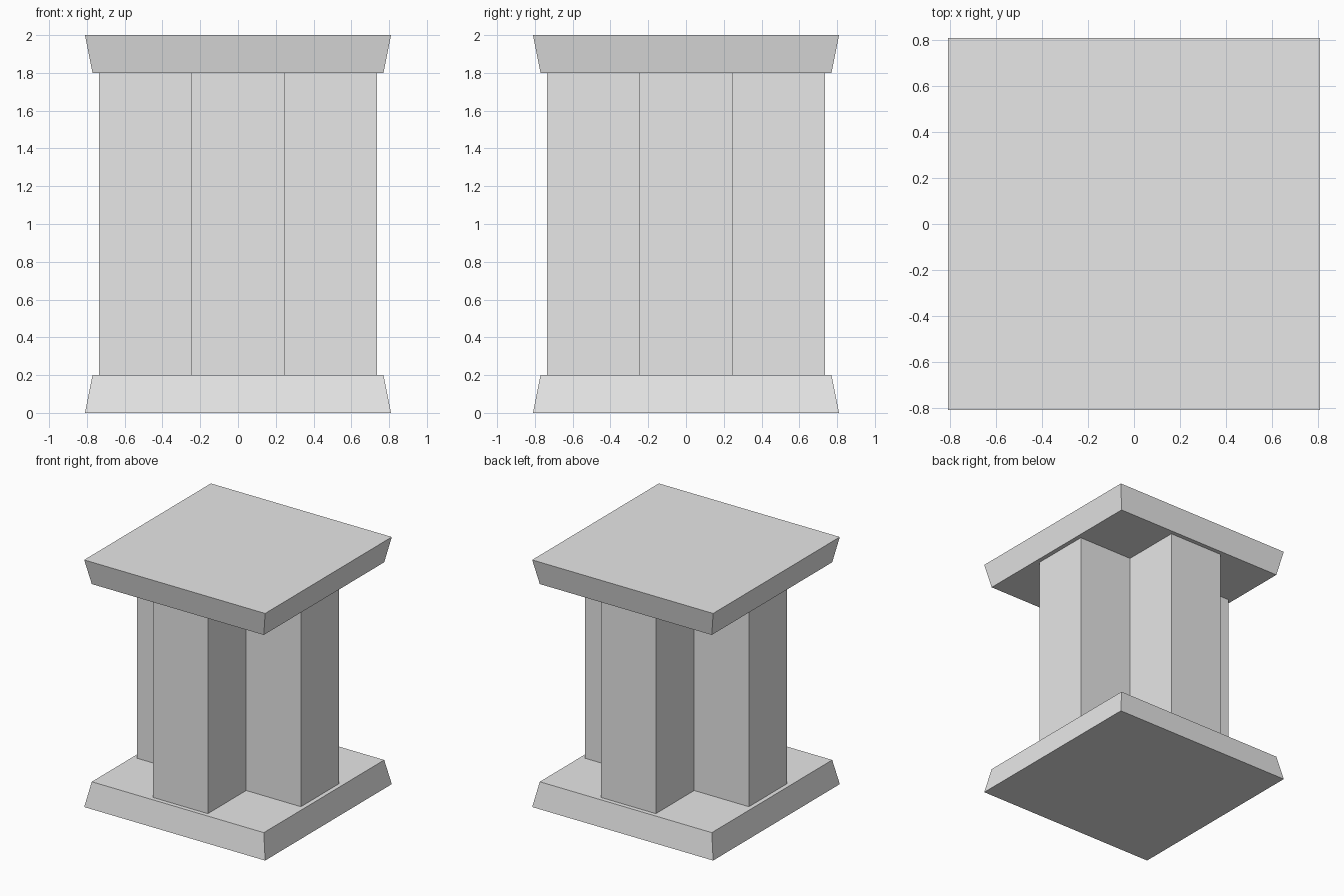
import bpy
import bmesh

cube = bpy.data.objects.get("Cube")
if cube:
    bpy.data.objects.remove(cube, do_unlink=True)

HEIGHT = 2.0
SLAB = 0.2       # slab thickness
WIDE = 0.81      # outer half width of slabs
NARROW = 0.77    # half width of slabs at the column
REACH = 0.735    # half length of the cross arms
ARM = 0.245      # half width of the cross arms

stone = bpy.data.materials.new("light_grey_stone")
stone.use_nodes = True
colour = (0.8, 0.8, 0.8, 1.0)
stone.diffuse_color = colour
stone.node_tree.nodes["Principled BSDF"].inputs["Base Color"].default_value = colour


def square(half):
    return [(-half, -half), (half, -half), (half, half), (-half, half)]


def loft(name, lower, upper, z_low, z_high):
    """Closed solid between two matching outlines."""
    bm = bmesh.new()
    a = [bm.verts.new((x, y, z_low)) for x, y in lower]
    b = [bm.verts.new((x, y, z_high)) for x, y in upper]
    bm.faces.new(a[::-1])
    bm.faces.new(b)
    n = len(a)
    for i in range(n):
        j = (i + 1) % n
        bm.faces.new((a[i], a[j], b[j], b[i]))
    bmesh.ops.recalc_face_normals(bm, faces=bm.faces)
    mesh = bpy.data.meshes.new(name)
    bm.to_mesh(mesh)
    bm.free()
    mesh.materials.append(stone)
    obj = bpy.data.objects.new(name, mesh)
    bpy.context.collection.objects.link(obj)
    return obj


# Cross outline: one arm end and inner corner, turned a quarter four times
cross = []
corner = [(REACH, -ARM), (REACH, ARM), (ARM, ARM)]
for _ in range(4):
    cross += corner
    corner = [(-y, x) for x, y in corner]

# Tapered base, cross-shaped column and flared cap
loft("base_slab", square(WIDE), square(NARROW), 0, SLAB)
loft("cross_column", cross, cross, SLAB, HEIGHT - SLAB)
loft("top_slab", square(NARROW), square(WIDE), HEIGHT - SLAB, HEIGHT)
